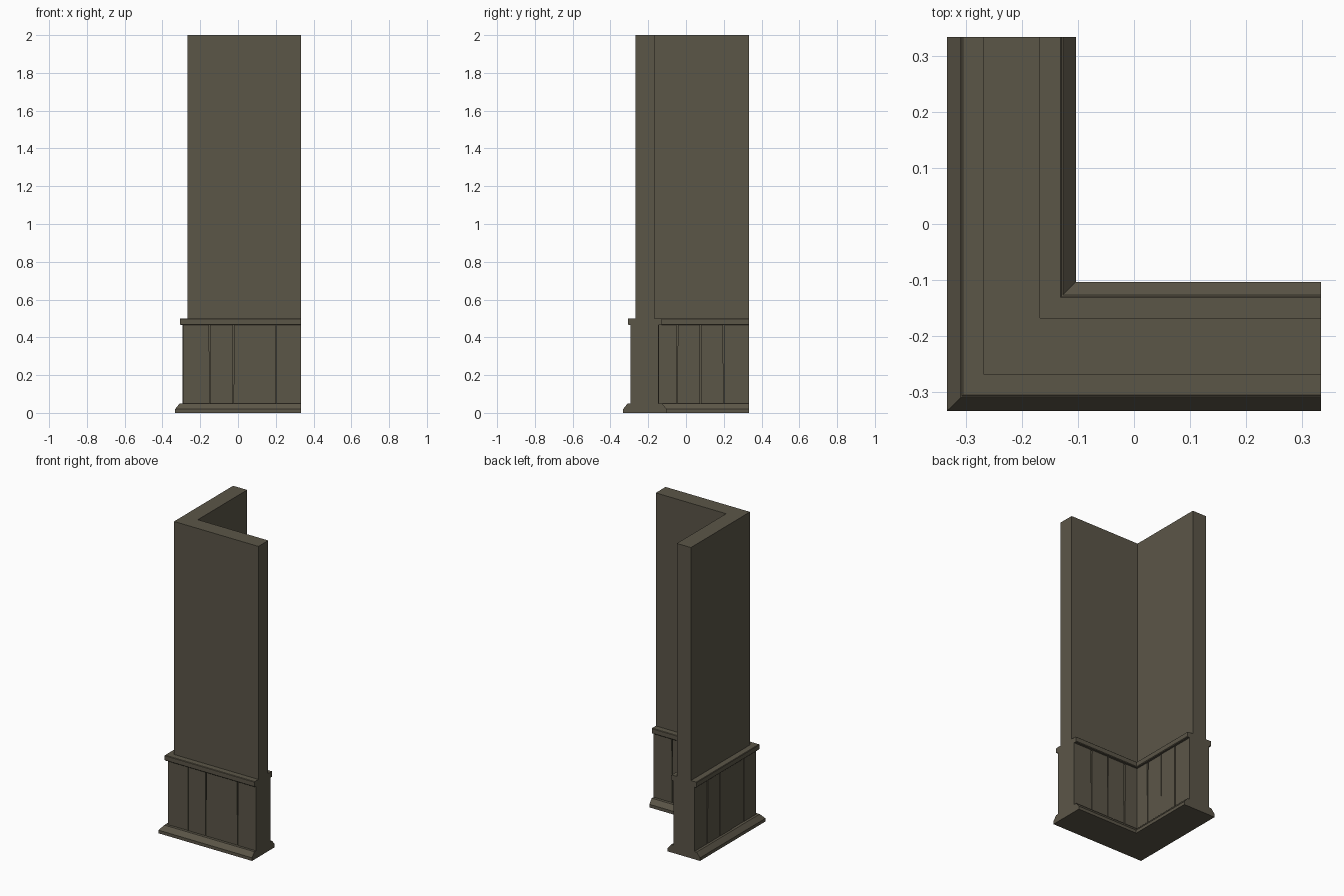
import bpy, bmesh, random

if "Cube" in bpy.data.objects:
    bpy.data.objects.remove(bpy.data.objects["Cube"])

random.seed(4)
END = 0.333            # both arms of the L stop here
OUT, INN = -0.268, -0.168   # outer and inner wall planes

mat = bpy.data.materials.new("dark olive brown")
mat.diffuse_color = (0.105, 0.092, 0.064, 1)
mat.use_nodes = True
mat.node_tree.nodes["Principled BSDF"].inputs["Base Color"].default_value = mat.diffuse_color


def finish(bm, name):
    bmesh.ops.recalc_face_normals(bm, faces=bm.faces)
    me = bpy.data.meshes.new(name)
    bm.to_mesh(me)
    bm.free()
    me.materials.append(mat)
    ob = bpy.data.objects.new(name, me)
    bpy.context.collection.objects.link(ob)
    return ob


def sweep_l(name, profile):
    """Sweep (plane position, z) profile around the mitred corner."""
    bm = bmesh.new()
    rows = []
    for c, z in profile:
        rows.append([bm.verts.new(p) for p in ((END, c, z), (c, c, z), (c, END, z))])
    n = len(rows)
    for i in range(n):
        a, b = rows[i], rows[(i + 1) % n]
        for k in range(2):
            bm.faces.new((a[k], a[k + 1], b[k + 1], b[k]))
    bm.faces.new([r[0] for r in rows])
    bm.faces.new([r[2] for r in rows])
    return finish(bm, name)


def board(bm, swap, s0, s1, d0, d1, tilt0=0, tilt1=0):
    """Upright plank running s0..s1 along the wall, d0..d1 through it."""
    v = []
    for z, t in ((0.03, 0), (0.475, 1)):
        for s, d in ((s0 + t * tilt0, d0), (s1 + t * tilt1, d0),
                     (s1 + t * tilt1, d1), (s0 + t * tilt0, d1)):
            v.append(bm.verts.new((d, s, z) if swap else (s, d, z)))
    for f in ((0, 1, 2, 3), (4, 5, 6, 7), (0, 1, 5, 4), (1, 2, 6, 5), (2, 3, 7, 6), (3, 0, 4, 7)):
        bm.faces.new([v[i] for i in f])


# main L-shaped wall
sweep_l("wall", [(OUT, 0), (INN, 0), (INN, 2), (OUT, 2)])

# rails and skirting on both sides of the wall: (offset from wall, z)
rail = [(-0.01, 0.465), (0.036, 0.465), (0.04, 0.469), (0.04, 0.497), (0.037, 0.5), (-0.01, 0.5)]
skirting = [(-0.01, 0), (0.065, 0), (0.065, 0.02), (0.041, 0.05), (-0.01, 0.05)]
for side, base, sgn in (("outer", OUT, -1), ("inner", INN, 1)):
    sweep_l(side + "_rail", [(base + sgn * o, z) for o, z in rail])
    sweep_l(side + "_skirting", [(base + sgn * o, z) for o, z in skirting])

# wainscot planks, slightly uneven in depth and with narrow gaps
seams = {
    ("front", 0): [OUT, -0.15, -0.025, 0.202, END],
    ("left", 1): [OUT - 0.025, -0.17, -0.047, 0.077, 0.2, END],
    ("inner_front", 0): [INN + 0.024, -0.05, 0.077, 0.2, END],
    ("inner_left", 1): [INN, -0.047, 0.077, 0.2, END],
}
for (name, swap), xs in seams.items():
    inner = name.startswith("inner")
    base, sgn = (INN, 1) if inner else (OUT, -1)
    bm = bmesh.new()
    for i in range(len(xs) - 1):
        first, last = i == 0, i == len(xs) - 2
        t = random.uniform(0.022, 0.026)
        g0 = 0 if first else 0.002
        g1 = 0 if last else 0.002
        board(bm, swap, xs[i] + g0, xs[i + 1] - g1, base - sgn * 0.01, base + sgn * t,
              0 if first else random.uniform(0, 0.002),
              0 if last else -random.uniform(0, 0.003))
    finish(bm, name + "_planks")
